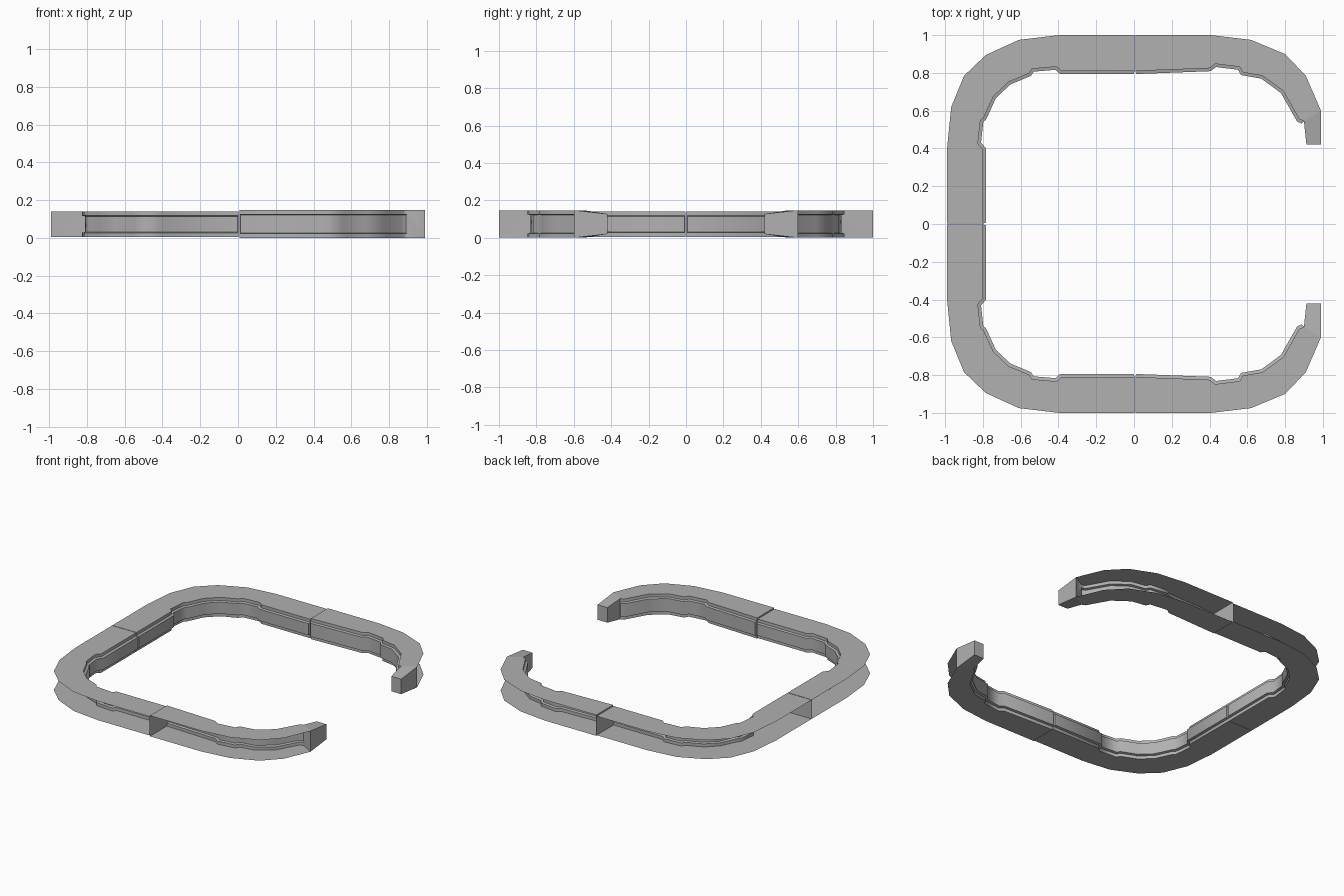
import bpy, bmesh
from math import radians
from mathutils import Vector

if "Cube" in bpy.data.objects:
    bpy.data.objects.remove(bpy.data.objects["Cube"])

GREY = bpy.data.materials.new("dark_grey")
GREY.diffuse_color = (0.44, 0.44, 0.44, 1)
GREY.use_nodes = True
GREY.node_tree.nodes["Principled BSDF"].inputs["Base Color"].default_value = GREY.diffuse_color


def make_object(name, bm):
    bmesh.ops.recalc_face_normals(bm, faces=bm.faces[:])
    mesh = bpy.data.meshes.new(name)
    bm.to_mesh(mesh)
    bm.free()
    mesh.materials.append(GREY)
    mesh.shade_smooth()
    mesh.set_sharp_from_angle(angle=radians(62))
    obj = bpy.data.objects.new(name, mesh)
    bpy.context.collection.objects.link(obj)
    return obj


def offset_path(path, dist, trim):
    """Mitred offset of an open path towards the inside, with its straight ends trimmed."""
    pts = [Vector(p) for p in path]
    dirs = [(b - a).normalized() for a, b in zip(pts, pts[1:])]
    out = []
    for i, p in enumerate(pts):
        a, b = dirs[max(i - 1, 0)], dirs[min(i, len(dirs) - 1)]
        na, nb = Vector((-a.y, a.x)), Vector((-b.y, b.x))
        n = (na + nb).normalized()
        if n.dot(-p) < 0:
            n = -n
        out.append(p + n * dist / max(abs(n.dot(na)), 0.7))
    out[0] += dirs[0] * trim
    out[-1] -= dirs[-1] * trim
    return out


def channel(name, outer, lip, z0, z1, side):
    """Channel open on the outside: two plates, stepped inner wall, end dividers."""
    bm = bmesh.new()
    mid = offset_path(lip, 0.016, 0.005)
    step = 0.022

    def row(pts, z):
        return [bm.verts.new((p[0], p[1] * side, z)) for p in pts]

    top_out, bot_out = row(outer, z1), row(outer, z0)
    wall = [row(lip, z1), row(lip, z1 - step), row(mid, z1 - step - 0.004),
            row(mid, z0 + step + 0.004), row(lip, z0 + step), row(lip, z0)]
    # top and bottom plates
    bm.faces.new(top_out + wall[0][::-1])
    bm.faces.new(bot_out + wall[-1][::-1])
    # stepped inner wall
    for a, b in zip(wall, wall[1:]):
        for i in range(len(lip) - 1):
            bm.faces.new((a[i], a[i + 1], b[i + 1], b[i]))
    # dividers at both ends: flat panel plus the trimmed tip
    for k in (0, -1):
        w = [r[k] for r in wall]
        bm.faces.new([top_out[k], w[0], w[1], w[4], w[5], bot_out[k]])
        bm.faces.new(w[1:5])
    return make_object(name, bm)


def end_plug(name, side):
    """Tapered closed block on the free end of an arm."""
    bm = bmesh.new()
    root = [(0.90, 0.545), (0.99, 0.60)]
    tip = [(0.99, 0.42), (0.913, 0.42)]
    low, high = [], []
    for pts, a, b in ((root, 0.0, 0.147), (tip, 0.02, 0.127)):
        for x, y in pts:
            low.append(bm.verts.new((x, y * side, a)))
            high.append(bm.verts.new((x, y * side, b)))
    bm.faces.new(low)
    bm.faces.new(high)
    for i in range(4):
        j = (i + 1) % 4
        bm.faces.new((low[i], low[j], high[j], high[i]))
    return make_object(name, bm)


# closed-side corner outlines
LEFT_OUT = [(0.003, 1), (-0.40, 1), (-0.61, 0.975), (-0.785, 0.895), (-0.90, 0.785),
            (-0.968, 0.62), (-0.99, 0.40), (-0.99, 0.002)]
LEFT_LIP = [(0.003, 0.81), (-0.385, 0.81), (-0.41, 0.833), (-0.54, 0.822), (-0.557, 0.797),
            (-0.665, 0.752), (-0.745, 0.675), (-0.797, 0.562), (-0.813, 0.55),
            (-0.827, 0.425), (-0.80, 0.395), (-0.80, 0.002)]
# open-side corner outlines
RIGHT_OUT = [(0.007, 1), (0.41, 1), (0.62, 0.975), (0.80, 0.90), (0.91, 0.785), (0.99, 0.60)]
RIGHT_LIP = [(0.007, 0.81), (0.40, 0.825), (0.43, 0.848), (0.56, 0.832), (0.577, 0.803),
             (0.68, 0.785), (0.79, 0.705), (0.875, 0.555), (0.90, 0.545)]

for tag, side in (("back", 1), ("front", -1)):
    channel(tag + "_left_channel", LEFT_OUT, LEFT_LIP, 0.005, 0.14, side)
    channel(tag + "_right_channel", RIGHT_OUT, RIGHT_LIP, 0.0, 0.147, side)
    end_plug(tag + "_end_plug", side)
